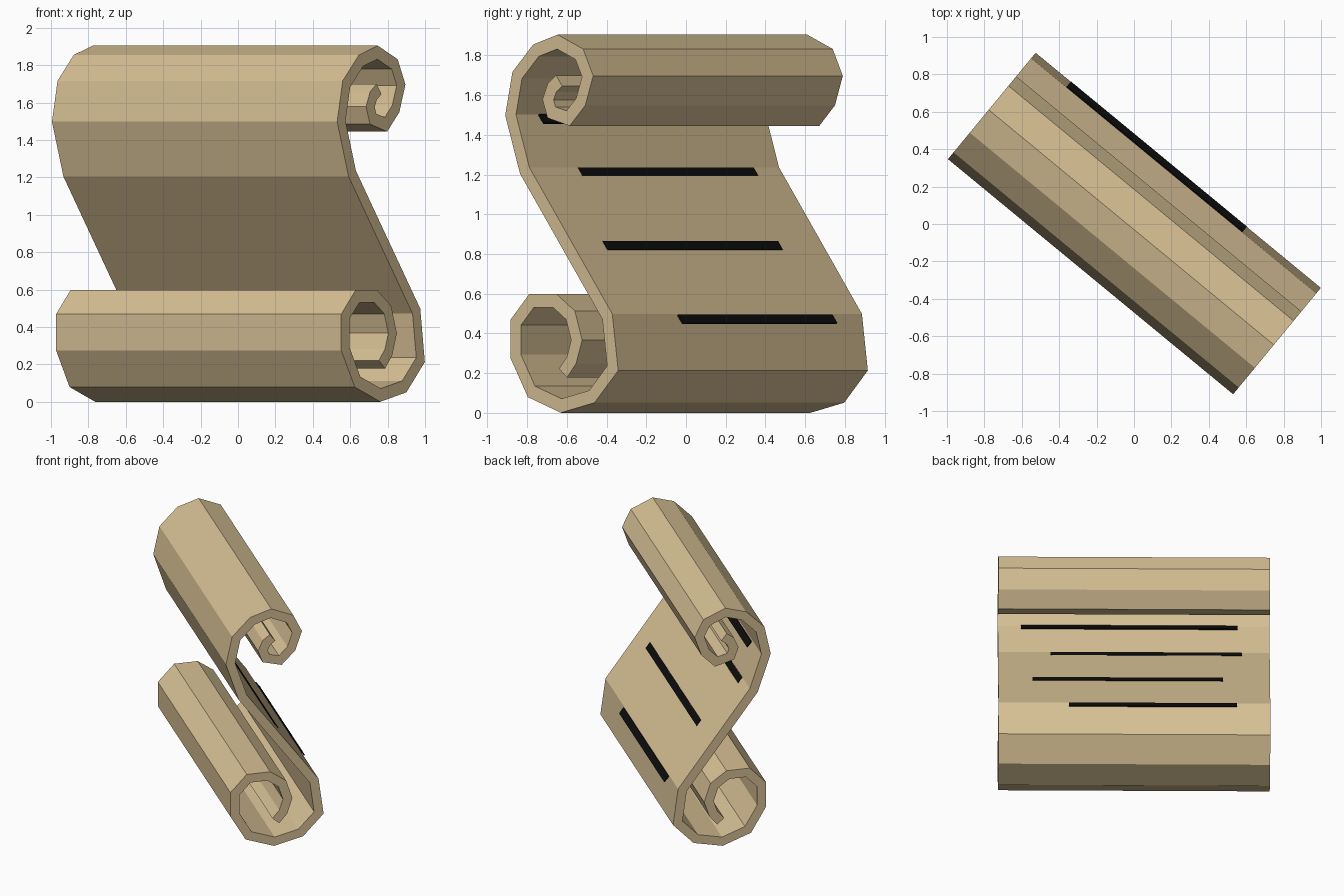
import bpy
import bmesh
from math import radians
from mathutils import Matrix, Vector

default_cube = bpy.data.objects.get("Cube")
if default_cube:
    bpy.data.objects.remove(default_cube, do_unlink=True)

TURN = Matrix.Rotation(radians(-39.5), 4, "Z")
HALF_LENGTH = 0.988
THICKNESS = 0.068
SLOPE = radians(36.3)


def make_material(name, color):
    material = bpy.data.materials.new(name)
    material.use_nodes = True
    material.diffuse_color = color
    shader = material.node_tree.nodes["Principled BSDF"]
    shader.inputs["Base Color"].default_value = color
    shader.inputs["Roughness"].default_value = 0.9
    return material


def make_object(name, bm, material):
    bmesh.ops.recalc_face_normals(bm, faces=bm.faces)
    mesh = bpy.data.meshes.new(name)
    bm.to_mesh(mesh)
    bm.free()
    mesh.materials.append(material)
    obj = bpy.data.objects.new(name, mesh)
    bpy.context.collection.objects.link(obj)
    obj.matrix_world = TURN
    return obj


parchment = make_material("parchment", (0.68, 0.53, 0.30, 1))
ink = make_material("black ink", (0.004, 0.004, 0.004, 1))

# Centre line of the rolled sheet, from the upper curl to the lower curl
upper_roll = [
    (-.013, 1.672), (-.06, 1.637), (-.086, 1.577), (-.063, 1.513),
    (.045, 1.483), (.128, 1.567), (.172, 1.695), (.118, 1.806),
    (-.025, 1.868), (-.164, 1.825), (-.287, 1.7), (-.33, 1.5), (-.238, 1.22),
]
lower_roll = [
    (.301, .485), (.336, .225), (.2, .082), (0, .036), (-.194, .107),
    (-.297, .285), (-.297, .455), (-.193, .565), (-.042, .565),
    (.06, .492), (.101, .367), (.067, .265), (.012, .2),
]

# Sheet: one row of faces along the centre line, thickened to both sides
bm = bmesh.new()
rows = []
for depth, height in upper_roll + lower_roll:
    rows.append([bm.verts.new((side * HALF_LENGTH, depth, height))
                 for side in (-1, 1)])
for first, second in zip(rows, rows[1:]):
    bm.faces.new((first[0], first[1], second[1], second[0]))
sheet = make_object("scroll_sheet", bm, parchment)
solidify = sheet.modifiers.new("sheet_thickness", "SOLIDIFY")
solidify.thickness = THICKNESS
solidify.offset = 0
solidify.use_even_offset = True

# Ink lines: thin plates on the sloping back (start, end, depth, height)
ink_lines = [
    (-.755, .82, -.27, 1.48),
    (-.785, .605, -.195, 1.212),
    (-.645, .74, .079, .842),
    (-.745, .475, .352, .472),
]
for number, (start, end, depth, height) in enumerate(ink_lines, 1):
    bm = bmesh.new()
    bmesh.ops.create_cube(bm, size=1)
    size = Matrix.Diagonal((end - start, 0.009, 0.054, 1))
    place = Matrix.Translation(Vector(((start + end) / 2, depth + 0.002, height)))
    bm.transform(place @ Matrix.Rotation(SLOPE, 4, "X") @ size)
    make_object(f"ink_line_{number}", bm, ink)
